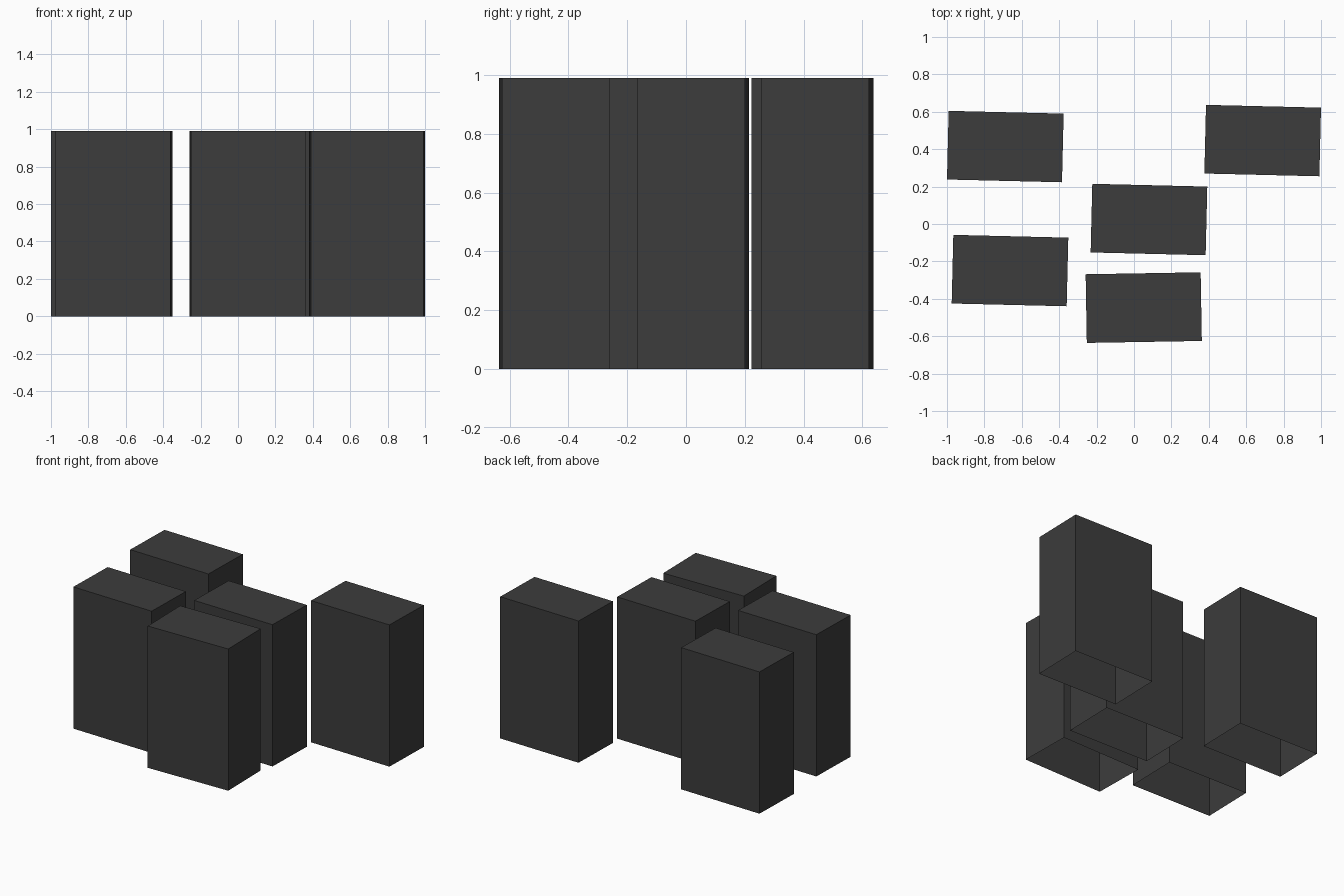
import bpy
import bmesh
from mathutils import Matrix

cube = bpy.data.objects.get("Cube")
if cube:
    bpy.data.objects.remove(cube, do_unlink=True)

# Charcoal wall material
charcoal = bpy.data.materials.new("charcoal")
charcoal.use_nodes = True
colour = (0.045, 0.045, 0.045, 1)
charcoal.diffuse_color = colour
charcoal.node_tree.nodes["Principled BSDF"].inputs["Base Color"].default_value = colour

WIDTH, DEPTH, HEIGHT = 0.615, 0.367, 0.99


def block(name, x, y, turn):
    """Flat-roofed box shell, open underneath, turned about z."""
    bm = bmesh.new()
    bmesh.ops.create_cube(bm, size=1, matrix=Matrix.Diagonal((WIDTH, DEPTH, HEIGHT, 1)))
    bm.normal_update()
    floor = [f for f in bm.faces if f.normal.z < -0.5]
    bmesh.ops.delete(bm, geom=floor, context="FACES_ONLY")
    mesh = bpy.data.meshes.new(name)
    bm.to_mesh(mesh)
    bm.free()
    mesh.materials.append(charcoal)
    obj = bpy.data.objects.new(name, mesh)
    obj.location = (x, y, HEIGHT / 2)
    obj.rotation_euler.z = turn
    bpy.context.collection.objects.link(obj)


# Five separate blocks, nearly aligned
block("back_right_block", -0.688, 0.414, -0.024)
block("front_right_block", -0.663, -0.249, -0.024)
block("centre_block", 0.08, 0.024, -0.024)
block("front_centre_block", 0.052, -0.447, 0.017)
block("back_left_block", 0.688, 0.446, -0.024)
